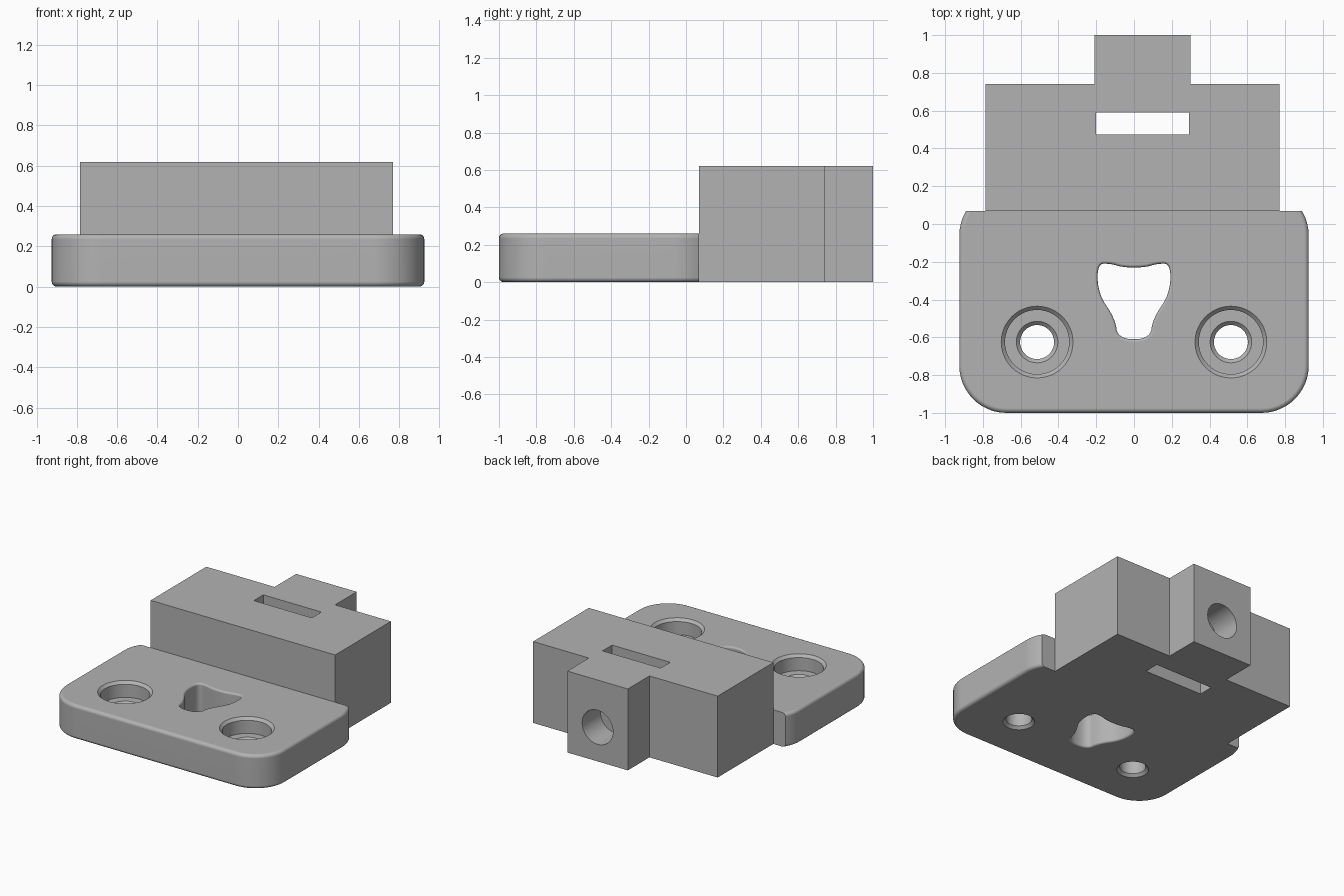
import bpy, bmesh, math
from mathutils import Vector

cube = bpy.data.objects.get("Cube")
if cube:
    bpy.data.objects.remove(cube, do_unlink=True)

PLATE_H, BLOCK_H, SEAM_Y = 0.26, 0.62, 0.07

grey = bpy.data.materials.new("plain grey")
grey.use_nodes = True
colour = (0.45, 0.45, 0.45, 1)
grey.diffuse_color = colour
for node in grey.node_tree.nodes:
    if node.type == 'BSDF_PRINCIPLED':
        node.inputs["Base Color"].default_value = colour


def offset(points, d):
    """Move a counter-clockwise outline outward by d."""
    out = []
    for i, p in enumerate(points):
        t = (points[(i + 1) % len(points)] - points[i - 1]).normalized()
        out.append(p + Vector((t.y, -t.x)) * d)
    return out


def loft(name, points, rings):
    """Stack copies of an outline, each ring given as (offset, height)."""
    bm = bmesh.new()
    loops = [[bm.verts.new((p.x, p.y, z)) for p in (offset(points, d) if d else points)]
             for d, z in rings]
    n = len(points)
    for a, b in zip(loops, loops[1:]):
        for i in range(n):
            j = (i + 1) % n
            bm.faces.new((a[i], a[j], b[j], b[i]))
    bm.faces.new(loops[0][::-1])
    bm.faces.new(loops[-1])
    bmesh.ops.recalc_face_normals(bm, faces=bm.faces)
    mesh = bpy.data.meshes.new(name)
    bm.to_mesh(mesh)
    bm.free()
    ob = bpy.data.objects.new(name, mesh)
    bpy.context.collection.objects.link(ob)
    mesh.materials.append(grey)
    return ob


def rect(x0, x1, y0, y1):
    return [Vector(p) for p in ((x0, y0), (x1, y0), (x1, y1), (x0, y1))]


def circle(r, cx=0, cy=0, n=48):
    return [Vector((cx + r * math.cos(2 * math.pi * i / n),
                    cy + r * math.sin(2 * math.pi * i / n))) for i in range(n)]


def rounded_rect(x, y0, y1, r, steps=12):
    pts = []
    corners = ((x - r, y0 + r), (x - r, y1 - r), (r - x, y1 - r), (r - x, y0 + r))
    for k, (cx, cy) in enumerate(corners):
        for i in range(steps + 1):
            a = math.pi / 2 * (k - 1 + i / steps)
            pts.append(Vector((cx + r * math.cos(a), cy + r * math.sin(a))))
    return pts


def fillet_rings(r, sign, steps=5):
    """Rounded lower and upper edges: sign -1 for a solid, +1 for a cutter."""
    arc = [math.pi / 2 * i / steps for i in range(steps + 1)]
    low = [(sign * r * (1 - math.sin(a)), r * (1 - math.cos(a))) for a in arc]
    return low + [(d, PLATE_H - z) for d, z in reversed(low)]


def cut(target, cutter):
    cutter.hide_render = True
    mod = target.modifiers.new("cut", 'BOOLEAN')
    mod.operation = 'DIFFERENCE'
    mod.solver = 'EXACT'
    mod.object = cutter
    bpy.context.view_layer.objects.active = target
    bpy.ops.object.modifier_apply(modifier=mod.name)
    bpy.data.objects.remove(cutter, do_unlink=True)


def finish(ob):
    bpy.ops.object.select_all(action='DESELECT')
    ob.select_set(True)
    bpy.context.view_layer.objects.active = ob
    bpy.ops.object.shade_smooth_by_angle(angle=math.radians(30))
    mod = ob.modifiers.new("even shading", 'WEIGHTED_NORMAL')
    mod.keep_sharp = True


# Mounting plate, rounded all round and then trimmed flat at the back
plate = loft("mounting_plate", rounded_rect(0.925, -1, 0.19, 0.25), fillet_rings(0.025, -1))
cut(plate, loft("trim_cutter", rect(-2, 2, SEAM_Y, 2), [(0, -1), (0, 1)]))

# Keyhole opening with softened rims
half = [(0.085, -0.61), (0.10, -0.50), (0.19, -0.37), (0.195, -0.21), (0.12, -0.21), (0.06, -0.23)]
keyhole = [Vector(p) for p in half] + [Vector((-x, y)) for x, y in reversed(half)]
for _ in range(3):
    keyhole = [p.lerp(q, t) for p, q in zip(keyhole, keyhole[1:] + keyhole[:1])
               for t in (0.25, 0.75)]
rim = 0.015
cut(plate, loft("keyhole_cutter", keyhole,
                [(rim, -0.1)] + fillet_rings(rim, 1) + [(rim, PLATE_H + 0.1)]))

# Chamfered, counterbored screw holes
bore = [(0.11, -0.1), (0.11, 0), (0.09, 0.02), (0.09, 0.12), (0.11, 0.14),
        (0.17, 0.14), (0.17, 0.24), (0.19, PLATE_H), (0.19, PLATE_H + 0.1)]
for side in (-1, 1):
    cut(plate, loft("screw_cutter", circle(0.09, side * 0.513, -0.625),
                    [(r - 0.09, z) for r, z in bore]))
finish(plate)

# Tall block with a narrower tab at the back
outline = rect(-0.785, 0.77, SEAM_Y, 0.74)
outline[3:3] = [Vector(p) for p in ((0.30, 0.74), (0.30, 1), (-0.21, 1), (-0.21, 0.74))]
block = loft("rear_block", outline, [(0, 0), (0, BLOCK_H)])
cut(block, loft("slot_cutter", rect(-0.20, 0.29, 0.475, 0.59), [(0, -1), (0, 1)]))

# Round socket in the back of the tab
socket = loft("socket_cutter", circle(0.13), [(0, -0.1), (0, 0.22)])
socket.rotation_euler.x = math.pi / 2
socket.location = (0.045, 1, 0.26)
bpy.context.view_layer.update()
cut(block, socket)
finish(block)
